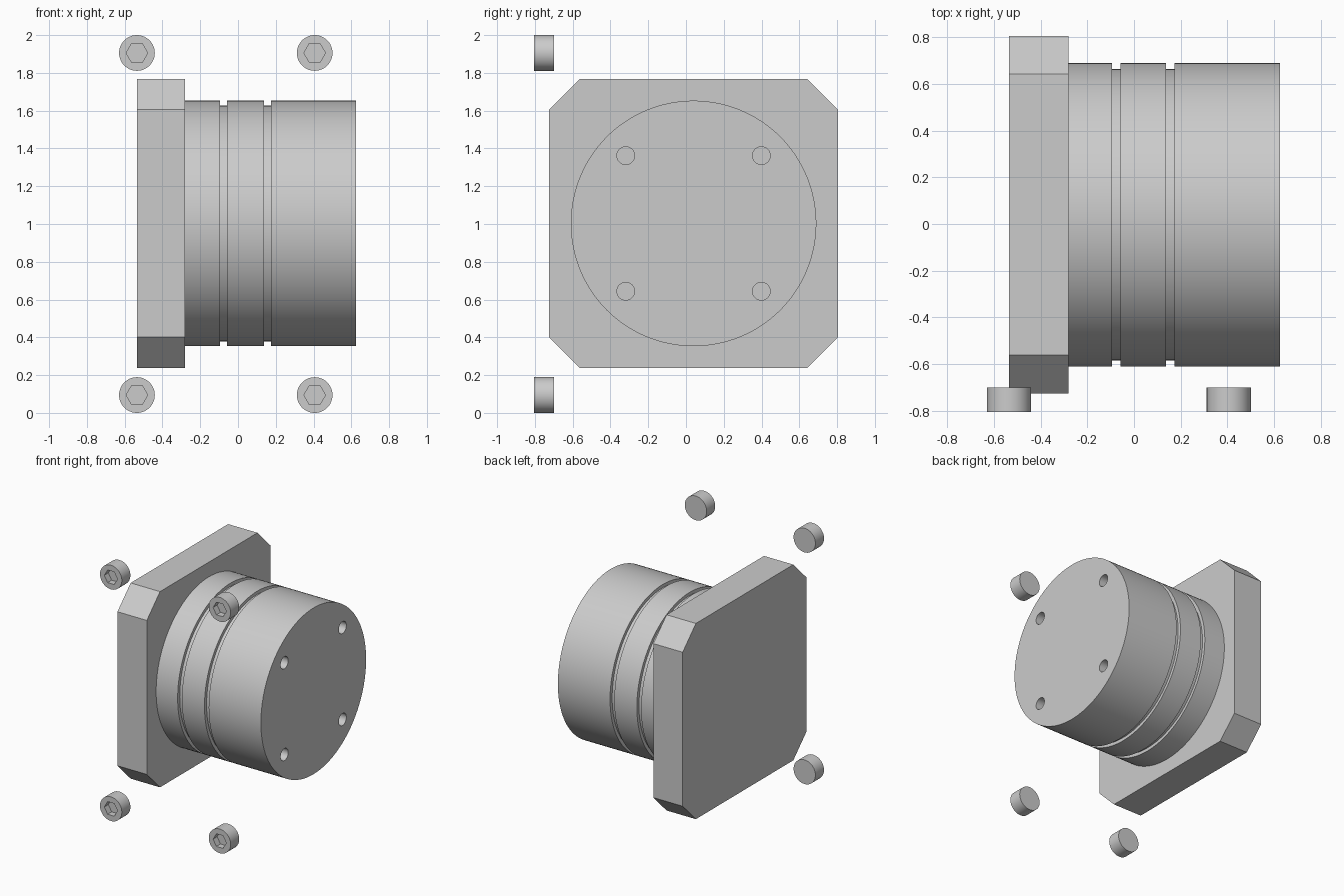
import bpy, bmesh, math
from mathutils import Matrix, Vector

cube = bpy.data.objects.get("Cube")
if cube:
    bpy.data.objects.remove(cube, do_unlink=True)

grey = bpy.data.materials.new("machined grey")
grey.use_nodes = True
colour = (0.6, 0.6, 0.6, 1)
grey.diffuse_color = colour
grey.node_tree.nodes["Principled BSDF"].inputs["Base Color"].default_value = colour

CY, CZ = 0.04, 1.003          # main axis of the body
ALONG_X = Matrix.Rotation(math.pi / 2, 4, 'Y')
ALONG_Y = Matrix.Rotation(-math.pi / 2, 4, 'X')


def finish(name, bm):
    bmesh.ops.recalc_face_normals(bm, faces=bm.faces)
    mesh = bpy.data.meshes.new(name)
    bm.to_mesh(mesh)
    bm.free()
    mesh.materials.append(grey)
    obj = bpy.data.objects.new(name, mesh)
    bpy.context.collection.objects.link(obj)
    return obj


def activate(obj):
    bpy.ops.object.select_all(action='DESELECT')
    obj.select_set(True)
    bpy.context.view_layer.objects.active = obj


def add_rod(bm, centre, turn, radius, length, sides):
    bmesh.ops.create_cone(bm, cap_ends=True, segments=sides, radius1=radius,
                          radius2=radius, depth=length,
                          matrix=Matrix.Translation(centre) @ turn)


def lathe(name, profile, sides):
    """Closed solid turned about the main axis from (x, radius) points."""
    bm = bmesh.new()
    rings = []
    for x, r in profile:
        angles = [2 * math.pi * i / sides for i in range(sides)]
        rings.append([bm.verts.new((x, CY + r * math.cos(a), CZ + r * math.sin(a)))
                      for a in angles])
    for a, b in zip(rings, rings[1:]):
        for i in range(sides):
            j = (i + 1) % sides
            bm.faces.new((a[i], a[j], b[j], b[i]))
    bm.faces.new(rings[0])
    bm.faces.new(rings[-1])
    return finish(name, bm)


def cut(obj, cutter):
    cutter.hide_render = True
    activate(obj)
    mod = obj.modifiers.new("cut", 'BOOLEAN')
    mod.operation = 'DIFFERENCE'
    mod.solver = 'EXACT'
    mod.object = cutter
    bpy.ops.object.modifier_apply(modifier=mod.name)
    bpy.data.objects.remove(cutter, do_unlink=True)


def smooth(obj):
    activate(obj)
    bpy.ops.object.shade_smooth_by_angle(angle=math.radians(30))


# Square flange with chamfered corners
half, inner, x0, x1 = 0.765, 0.602, -0.535, -0.281
outline = [(inner, half), (half, inner), (half, -inner), (inner, -half),
           (-inner, -half), (-half, -inner), (-half, inner), (-inner, half)]
bm = bmesh.new()
face = bm.faces.new([bm.verts.new((x0, CY + y, CZ + z)) for y, z in outline])
side = bmesh.ops.extrude_face_region(bm, geom=[face])["geom"]
bmesh.ops.translate(bm, vec=(x1 - x0, 0, 0),
                    verts=[v for v in side if isinstance(v, bmesh.types.BMVert)])
# The extrusion keeps the starting face as the back of the plate
finish("flange_plate", bm)

# Round body with two grooves
R, G = 0.65, 0.624
profile = [(x1, R)]
for a, b in ((-0.095, -0.058), (0.137, 0.174)):
    profile += [(a, R), (a, G), (b, G), (b, R)]
profile.append((0.625, R))
body = lathe("grooved_body", profile, 128)

# Four blind holes in the end face
bm = bmesh.new()
for dy in (-0.359, 0.359):
    for dz in (-0.359, 0.359):
        add_rod(bm, Vector((0.625, CY + dy, CZ + dz)), ALONG_X, 0.047, 0.4, 32)
cut(body, finish("hole_cutter", bm))
smooth(body)

# Loose socket screws
for x, across in ((-0.535, "right"), (0.406, "left")):
    for z, level in ((0.0945, "lower"), (1.9055, "upper")):
        bm = bmesh.new()
        add_rod(bm, Vector((x, -0.753, z)), ALONG_Y, 0.0945, 0.106, 48)
        screw = finish(f"socket_screw_{level}_{across}", bm)
        bm = bmesh.new()
        turn = ALONG_Y @ Matrix.Rotation(math.pi / 2, 4, 'Z')
        add_rod(bm, Vector((x, -0.806, z)), turn, 0.057, 0.1, 6)
        cut(screw, finish("hex_cutter", bm))
        smooth(screw)
